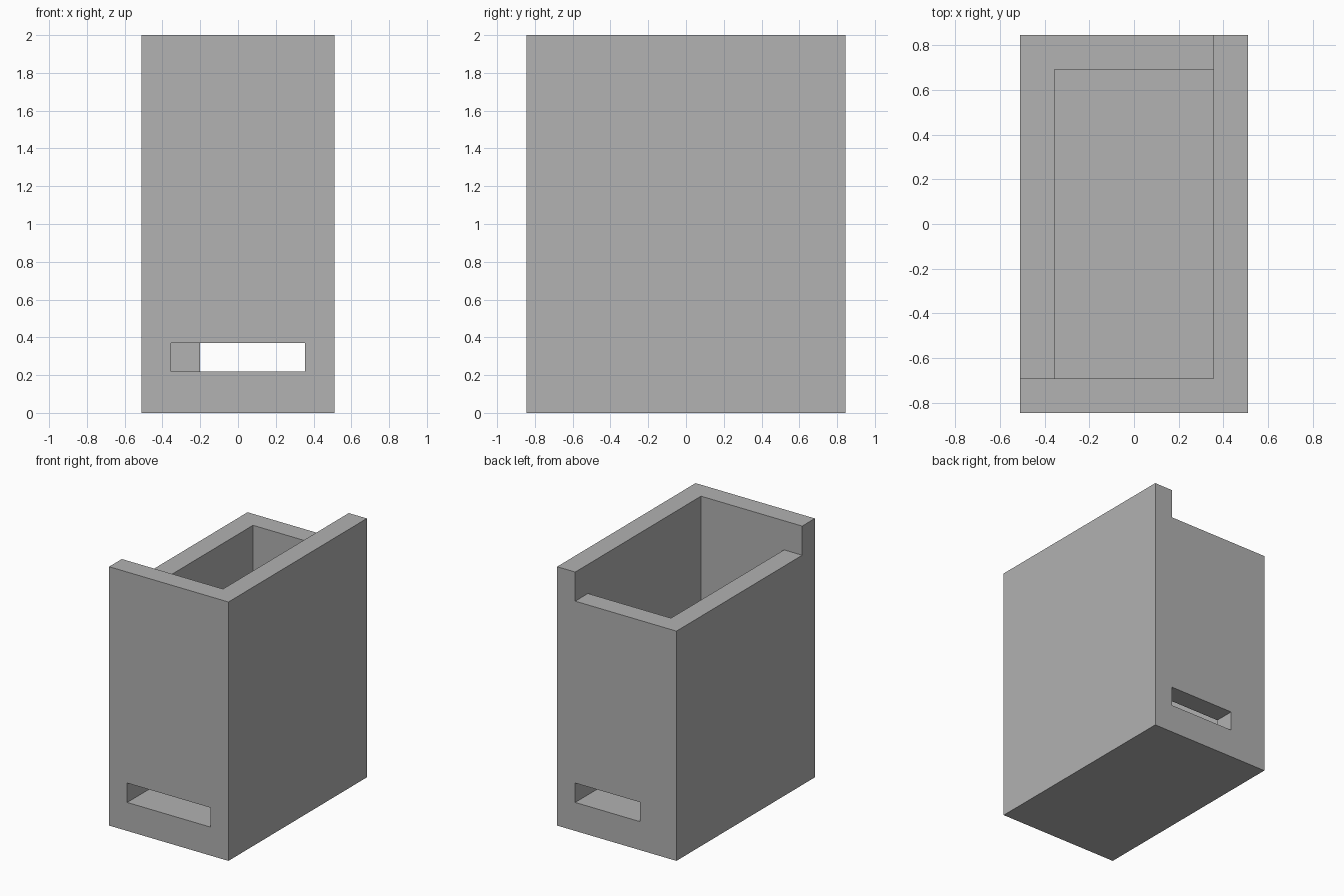
import bpy

if "Cube" in bpy.data.objects:
    bpy.data.objects.remove(bpy.data.objects["Cube"], do_unlink=True)

HALF_X, HALF_Y, TOP = 0.51, 0.845, 2.0
IN_X, IN_Y = 0.355, 0.69        # inner faces of the walls
FLOOR, SLOT_TOP, STEP = 0.22, 0.37, 1.775
OUT = 0.2                       # how far cutters reach past the body

grey = bpy.data.materials.new("plain grey")
grey.use_nodes = True
colour = (0.445, 0.445, 0.445, 1)
grey.diffuse_color = colour
grey.node_tree.nodes["Principled BSDF"].inputs["Base Color"].default_value = colour


def box(name, low, high):
    centre = [(a + b) / 2 for a, b in zip(low, high)]
    bpy.ops.mesh.primitive_cube_add(size=1, location=centre)
    obj = bpy.context.object
    obj.name = name
    obj.scale = [b - a for a, b in zip(low, high)]
    bpy.ops.object.transform_apply(location=True, rotation=False, scale=True)
    obj.data.materials.append(grey)
    return obj


def cut(body, name, low, high):
    cutter = box(name, low, high)
    cutter.hide_render = True
    mod = body.modifiers.new(name, 'BOOLEAN')
    mod.operation = 'DIFFERENCE'
    mod.solver = 'EXACT'
    mod.object = cutter
    bpy.context.view_layer.objects.active = body
    bpy.ops.object.modifier_apply(modifier=name)
    bpy.data.objects.remove(cutter, do_unlink=True)


body = box("bin_body", (-HALF_X, -HALF_Y, 0), (HALF_X, HALF_Y, TOP))

# Open cavity with a thick floor
cut(body, "cavity", (-IN_X, -IN_Y, FLOOR), (IN_X, IN_Y, TOP + OUT))
# Lowered rim on the back wall and the -x wall
cut(body, "rim_step", (-HALF_X - OUT, -IN_Y, STEP), (IN_X, HALF_Y + OUT, TOP + OUT))
# Wide slot in the front wall, narrower one in the back wall, level with the floor
cut(body, "front_slot", (-IN_X, -HALF_Y - OUT, FLOOR), (IN_X, 0, SLOT_TOP))
cut(body, "back_slot", (-0.2, 0, FLOOR), (IN_X, HALF_Y + OUT, SLOT_TOP))
